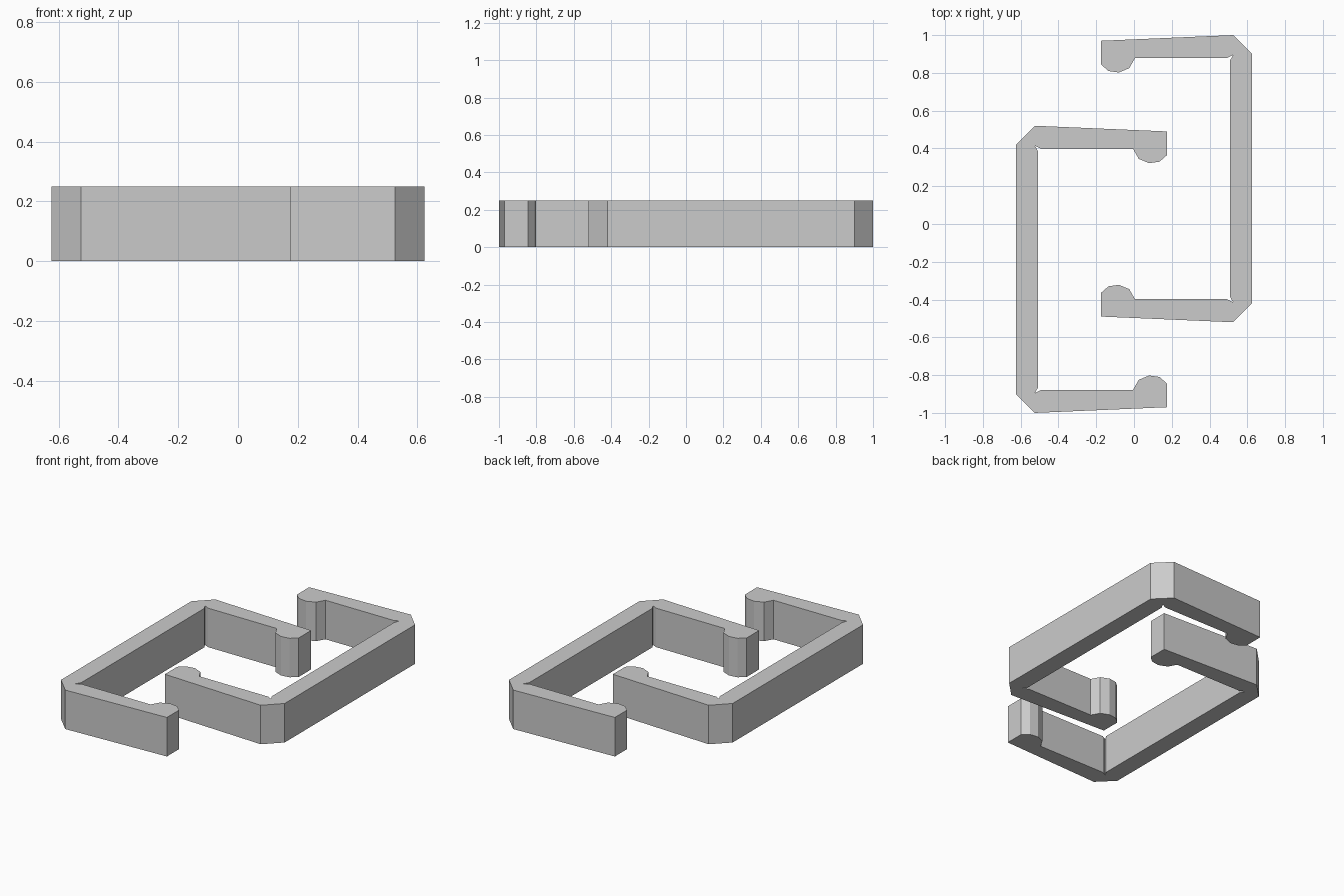
import bpy
import bmesh
from math import pi
from mathutils import Matrix

cube = bpy.data.objects.get("Cube")
if cube:
    bpy.data.objects.remove(cube, do_unlink=True)

HEIGHT = 0.25
CENTRE_Y = -0.24

grey = bpy.data.materials.new("plain_grey")
grey.use_nodes = True
colour = (0.6, 0.6, 0.6, 1)
grey.diffuse_color = colour
grey.node_tree.nodes["Principled BSDF"].inputs["Base Color"].default_value = colour

# Half of the clip outline, measured from its own mid line:
# chamfered outer corner, tapered arm, rounded hook, relief notch
half = [(-0.625, 0.66), (-0.525, 0.76), (0.175, 0.73), (0.175, 0.605),
        (0.135, 0.57), (0.08, 0.562), (0.025, 0.585), (-0.005, 0.638),
        (-0.492, 0.638), (-0.525, 0.655), (-0.507, 0.623)]
outline = half + [(x, -y) for x, y in reversed(half)]


def make_clip(name, turn):
    """Extrude the clip outline and turn it about the vertical axis."""
    bm = bmesh.new()
    base = bm.faces.new([bm.verts.new((x, y + CENTRE_Y, 0)) for x, y in outline])
    top = bmesh.ops.extrude_face_region(bm, geom=[base], use_keep_orig=True)["geom"]
    bmesh.ops.translate(bm, vec=(0, 0, HEIGHT),
                        verts=[v for v in top if isinstance(v, bmesh.types.BMVert)])
    bm.transform(Matrix.Rotation(turn, 4, "Z"))
    bmesh.ops.recalc_face_normals(bm, faces=bm.faces)
    mesh = bpy.data.meshes.new(name)
    bm.to_mesh(mesh)
    bm.free()
    mesh.materials.append(grey)
    obj = bpy.data.objects.new(name, mesh)
    bpy.context.collection.objects.link(obj)


make_clip("right_clip", 0)
make_clip("left_clip", pi)
